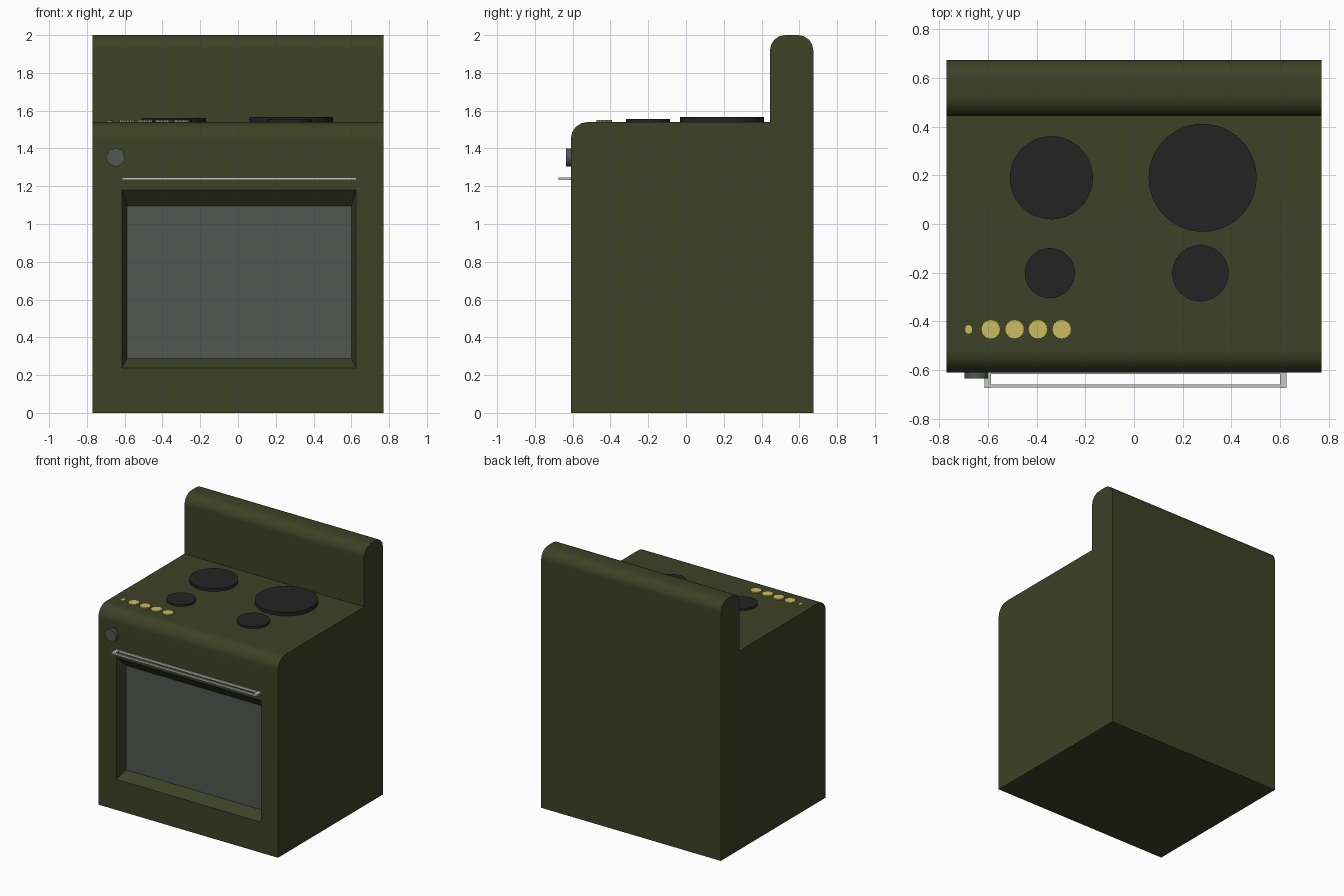
import bpy, bmesh, math
from mathutils import Matrix

if "Cube" in bpy.data.objects:
    bpy.data.objects.remove(bpy.data.objects["Cube"])


def material(name, rgb):
    m = bpy.data.materials.new(name)
    m.diffuse_color = (*rgb, 1)
    m.use_nodes = True
    m.node_tree.nodes["Principled BSDF"].inputs["Base Color"].default_value = m.diffuse_color
    return m


GREEN = material("olive green", (0.047, 0.054, 0.019))
GLASS = material("grey glass", (0.082, 0.097, 0.085))
BLACK = material("burner black", (0.017, 0.017, 0.018))
GOLD = material("brass yellow", (0.60, 0.50, 0.12))
METAL = material("light metal", (0.55, 0.57, 0.55))


def finish(name, bm, mats, smooth=True):
    bmesh.ops.recalc_face_normals(bm, faces=bm.faces)
    me = bpy.data.meshes.new(name)
    bm.to_mesh(me)
    bm.free()
    for m in mats:
        me.materials.append(m)
    ob = bpy.data.objects.new(name, me)
    bpy.context.collection.objects.link(ob)
    if smooth:
        bpy.ops.object.select_all(action='DESELECT')
        ob.select_set(True)
        bpy.context.view_layer.objects.active = ob
        bpy.ops.object.shade_smooth_by_angle(angle=math.radians(35))
    return ob


def arc(cy, cz, r, a0, a1, n=4):
    return [(cy + r * math.cos(math.radians(a0 + (a1 - a0) * i / n)),
             cz + r * math.sin(math.radians(a0 + (a1 - a0) * i / n))) for i in range(n + 1)]


def prism(name, outline, z0, z1, mat):
    bm = bmesh.new()
    f = bm.faces.new([bm.verts.new((x, y, z0)) for x, y in outline])
    r = bmesh.ops.extrude_face_region(bm, geom=[f])
    top = [v for v in r["geom"] if isinstance(v, bmesh.types.BMVert)]
    bmesh.ops.translate(bm, verts=top, vec=(0, 0, z1 - z0))
    return finish(name, bm, [mat])


def box(name, x0, x1, y0, y1, z0, z1, mat):
    return prism(name, [(x0, y0), (x1, y0), (x1, y1), (x0, y1)], z0, z1, mat)


# Body: side profile with rounded cooktop edge and rounded back panel
W, FRONT, BACK, SPLASH, TOP = 0.77, -0.61, 0.674, 0.445, 1.54
profile = [(FRONT, 0), (BACK, 0)]
profile += arc(BACK - 0.08, 1.92, 0.08, 0, 90)
profile += arc(SPLASH + 0.08, 1.92, 0.08, 90, 180)
profile += [(SPLASH, TOP)]
profile += arc(FRONT + 0.09, TOP - 0.09, 0.09, 90, 180)
bm = bmesh.new()
left = [bm.verts.new((-W, y, z)) for y, z in profile]
right = [bm.verts.new((W, y, z)) for y, z in profile]
n = len(profile)
bm.faces.new(left)
bm.faces.new(right)
for i in range(n - 1):
    bm.faces.new((left[i], left[i + 1], right[i + 1], right[i]))


# Oven door opening: frame, sloped recess walls and glass close the front
def ring(x0, x1, z0, z1, y):
    return [bm.verts.new(p) for p in ((x0, y, z0), (x1, y, z0), (x1, y, z1), (x0, y, z1))]


rings = [[left[0], right[0], right[-1], left[-1]],
         ring(-0.615, 0.625, 0.237, 1.18, FRONT),
         ring(-0.588, 0.60, 0.287, 1.095, FRONT + 0.08)]
for a, b in zip(rings, rings[1:]):
    for i in range(4):
        j = (i + 1) % 4
        bm.faces.new((a[i], a[j], b[j], b[i]))
bm.faces.new(rings[-1]).material_index = 1
body = finish("stove_body", bm, [GREEN, GLASS])
wn = body.modifiers.new("weighted_normals", 'WEIGHTED_NORMAL')
wn.keep_sharp = True


# Burners
def disc(cx, cy, rx, ry, count, ripple=0.0):
    return [(cx + rx * (1 - ripple * (i % 2)) * math.cos(2 * math.pi * i / count),
             cy + ry * (1 - ripple * (i % 2)) * math.sin(2 * math.pi * i / count))
            for i in range(count)]


for name, x, y, r, top in (("burner_back_left", -0.34, 0.19, 0.171, 1.561),
                           ("burner_back_right", 0.282, 0.19, 0.222, 1.567),
                           ("burner_front_left", -0.346, -0.202, 0.103, 1.554),
                           ("burner_front_right", 0.273, -0.202, 0.116, 1.556)):
    prism(name, disc(x, y, r, r, 48), 1.53, top, BLACK)

# Ridged control dials along the cooktop, plus a small oval one
for i, x in enumerate((-0.589, -0.491, -0.395, -0.297)):
    prism(f"control_dial_{i + 1}", disc(x, -0.433, 0.041, 0.041, 40, 0.07), 1.53, 1.55, GOLD)
prism("small_dial", disc(-0.68, -0.433, 0.017, 0.021, 24, 0.07), 1.53, 1.547, GOLD)

# Round knob on the front
bm = bmesh.new()
bmesh.ops.create_cone(bm, cap_ends=True, segments=32, radius1=0.048, radius2=0.048, depth=0.03,
                      matrix=Matrix.Translation((-0.648, -0.62, 1.353)) @ Matrix.Rotation(math.pi / 2, 4, 'X'))
finish("front_knob", bm, [GLASS])

# Door handle: two brackets, bar and thin mounting strip
Z0, Z1 = 1.233, 1.246
box("handle_bracket_left", -0.615, -0.588, -0.674, FRONT + 0.005, Z0, Z1, METAL)
box("handle_bracket_right", 0.60, 0.627, -0.674, FRONT + 0.005, Z0, Z1, METAL)
box("handle_bar", -0.588, 0.60, -0.672, -0.659, Z0, Z1, METAL)
box("handle_mount", -0.588, 0.60, -0.617, FRONT + 0.005, Z0, Z1, METAL)
